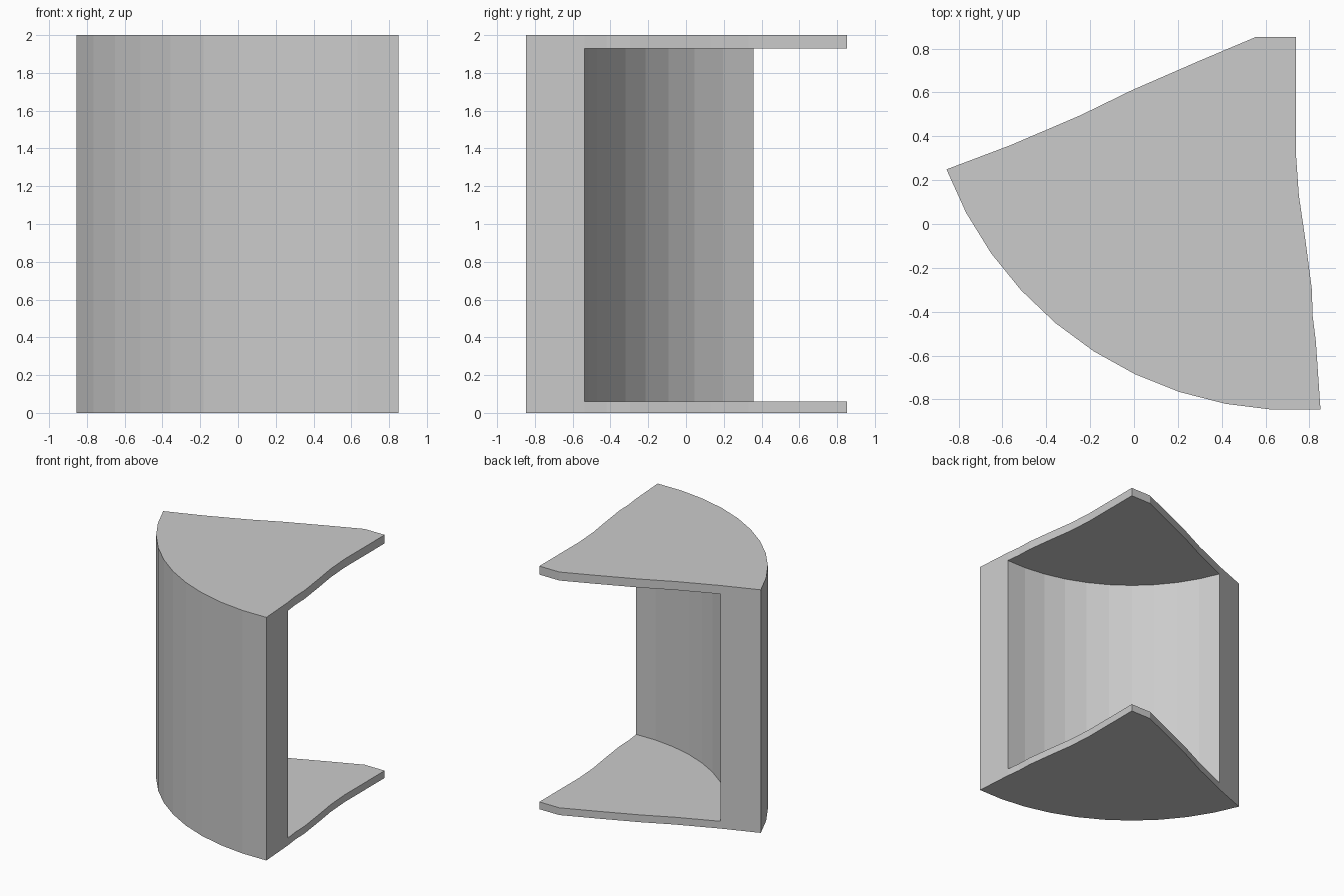
import bpy, bmesh
from math import sin, cos, radians

if "Cube" in bpy.data.objects:
    bpy.data.objects.remove(bpy.data.objects["Cube"])

CENTRE = (0.735, 0.85)      # centre of the curved wall
START, END, STEPS = -69.3, 3.9, 10
LEVELS = (0.0, 0.06, 1.93, 2.0)


def arc(radius):
    """Points along the curved wall, from the left end to the right end."""
    out = []
    for i in range(STEPS + 1):
        a = radians(START + (END - START) * i / STEPS)
        out.append((CENTRE[0] + radius * sin(a), CENTRE[1] - radius * cos(a)))
    return out


outer = arc(1.70)
inner = arc(1.39)

# Open edge of the plates, from the right wall end round to the left wall end
open_edge = [(0.815, -0.42), (0.811, -0.296), (0.78, -0.06), (0.752, 0.13),
             (0.738, 0.33), (0.738, 0.853), (0.556, 0.853), (0.30, 0.745),
             (-0.01, 0.61), (-0.246, 0.495)]
outline = outer + [inner[-1]] + open_edge + [inner[0]]
n = len(outline)
right_end, left_end = len(outer), n - 1

bm = bmesh.new()
rings = [[bm.verts.new((x, y, z)) for x, y in outline] for z in LEVELS]

# Outer sides: the middle level stays open between the two wall ends
for level in range(3):
    lo, hi = rings[level], rings[level + 1]
    for i in range(n):
        if level == 1 and right_end <= i < left_end:
            continue
        j = (i + 1) % n
        bm.faces.new((lo[i], lo[j], hi[j], hi[i]))

# Outside of the base and the top plate
bm.faces.new(rings[0][::-1])
bm.faces.new(rings[3])

# Inner face of the curved wall, sharing its ends with the outline
curves = []
for level in (1, 2):
    ring = rings[level]
    mid = [bm.verts.new((x, y, LEVELS[level])) for x, y in inner[1:-1]]
    curves.append([ring[left_end]] + mid + [ring[right_end]])
for i in range(STEPS):
    bm.faces.new((curves[0][i + 1], curves[0][i], curves[1][i], curves[1][i + 1]))

# Inside floor and ceiling
floor = curves[0][:-1] + rings[1][right_end:left_end]
ceiling = curves[1][:-1] + rings[2][right_end:left_end]
bm.faces.new(floor)
bm.faces.new(ceiling[::-1])

bmesh.ops.recalc_face_normals(bm, faces=bm.faces)
mesh = bpy.data.meshes.new("curved_corner_shell")
bm.to_mesh(mesh)
bm.free()
shell = bpy.data.objects.new("curved_corner_shell", mesh)
bpy.context.collection.objects.link(shell)
